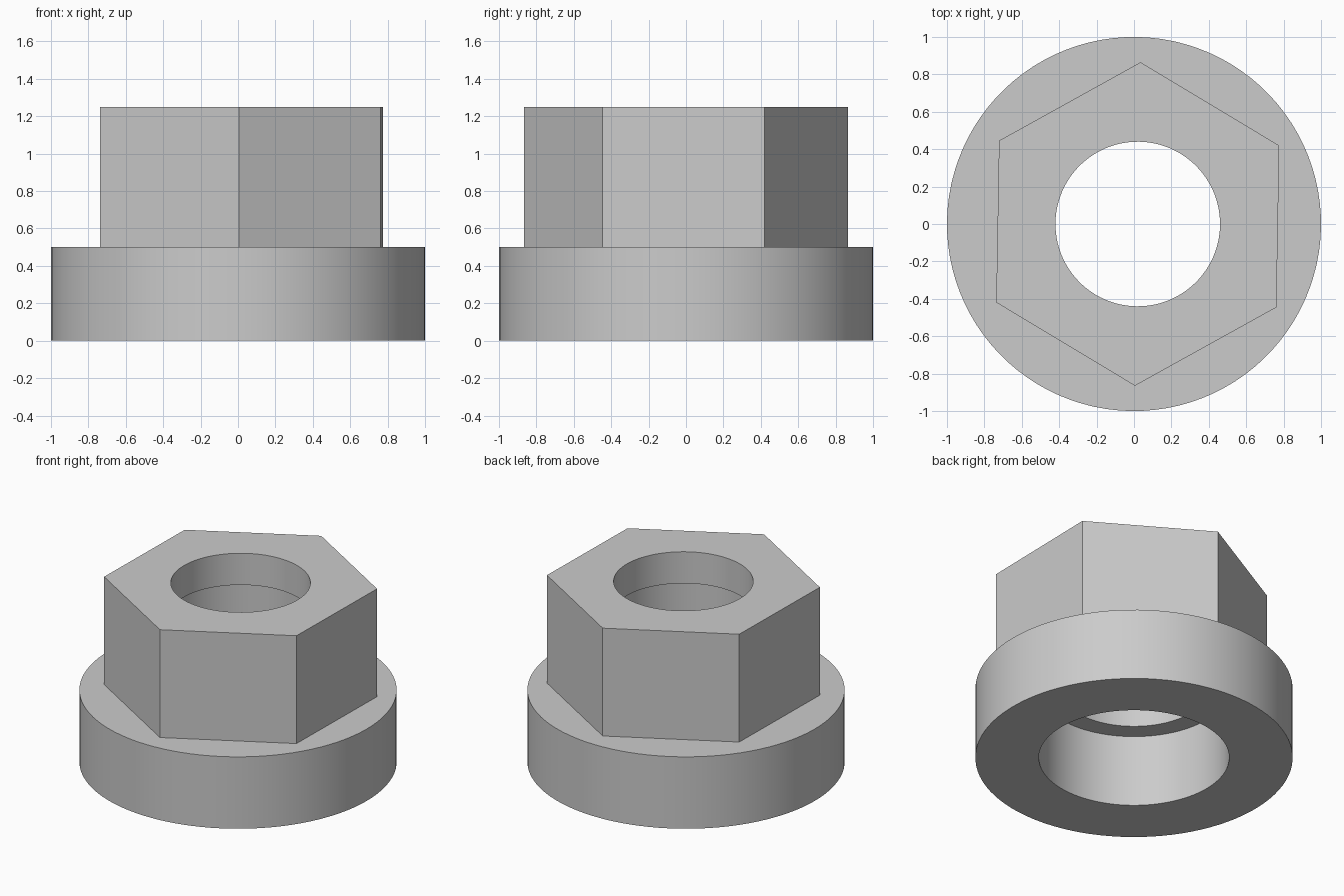
import bpy
import bmesh
from math import cos, sin, pi, radians

cube = bpy.data.objects.get("Cube")
if cube:
    bpy.data.objects.remove(cube, do_unlink=True)

SEGMENTS = 96
TURN = radians(89)      # direction of the first hexagon corner
SHIFT = 0.02            # the hexagon and its mouth sit slightly off the flange axis

steel = bpy.data.materials.new("grey steel")
steel.use_nodes = True
steel.diffuse_color = (0.6, 0.6, 0.6, 1)
steel.node_tree.nodes["Principled BSDF"].inputs["Base Color"].default_value = (0.6, 0.6, 0.6, 1)


def circle(radius, z, cx=0.0):
    angles = [TURN + 2 * pi * i / SEGMENTS for i in range(SEGMENTS)]
    return [(cx + radius * cos(a), radius * sin(a), z) for a in angles]


def hexagon(radius, z, cx=0.0):
    # Points spread along the six straight sides, aligned with the circle points
    points = []
    for i in range(SEGMENTS):
        a = 2 * pi * i / SEGMENTS
        r = radius * cos(pi / 6) / cos(a % (pi / 3) - pi / 6)
        points.append((cx + r * cos(a + TURN), r * sin(a + TURN), z))
    return points


def shell(name, rings):
    # Joins successive rings with quads
    bm = bmesh.new()
    loops = [[bm.verts.new(p) for p in ring] for ring in rings]
    for a, b in zip(loops, loops[1:]):
        for i in range(SEGMENTS):
            j = (i + 1) % SEGMENTS
            bm.faces.new((a[i], a[j], b[j], b[i]))
    mesh = bpy.data.meshes.new(name)
    bm.to_mesh(mesh)
    bm.free()
    mesh.materials.append(steel)
    obj = bpy.data.objects.new(name, mesh)
    bpy.context.collection.objects.link(obj)
    bpy.ops.object.select_all(action="DESELECT")
    obj.select_set(True)
    bpy.context.view_layer.objects.active = obj
    bpy.ops.object.shade_smooth_by_angle(angle=radians(30))
    return obj


# Round flange with a wide counterbore
shell("flange", [
    circle(0.6, 0.5), circle(0.6, 0), circle(1, 0), circle(1, 0.5),
    hexagon(0.865, 0.5, SHIFT),
])

# Hexagonal head: narrow mouth on top, slightly wider bore below
shell("hex_head", [
    hexagon(0.865, 0.5, SHIFT), hexagon(0.865, 1.25, SHIFT),
    circle(0.44, 1.25, SHIFT), circle(0.44, 1.03, SHIFT),
    circle(0.47, 1.03), circle(0.47, 0.5), circle(0.6, 0.5),
])
